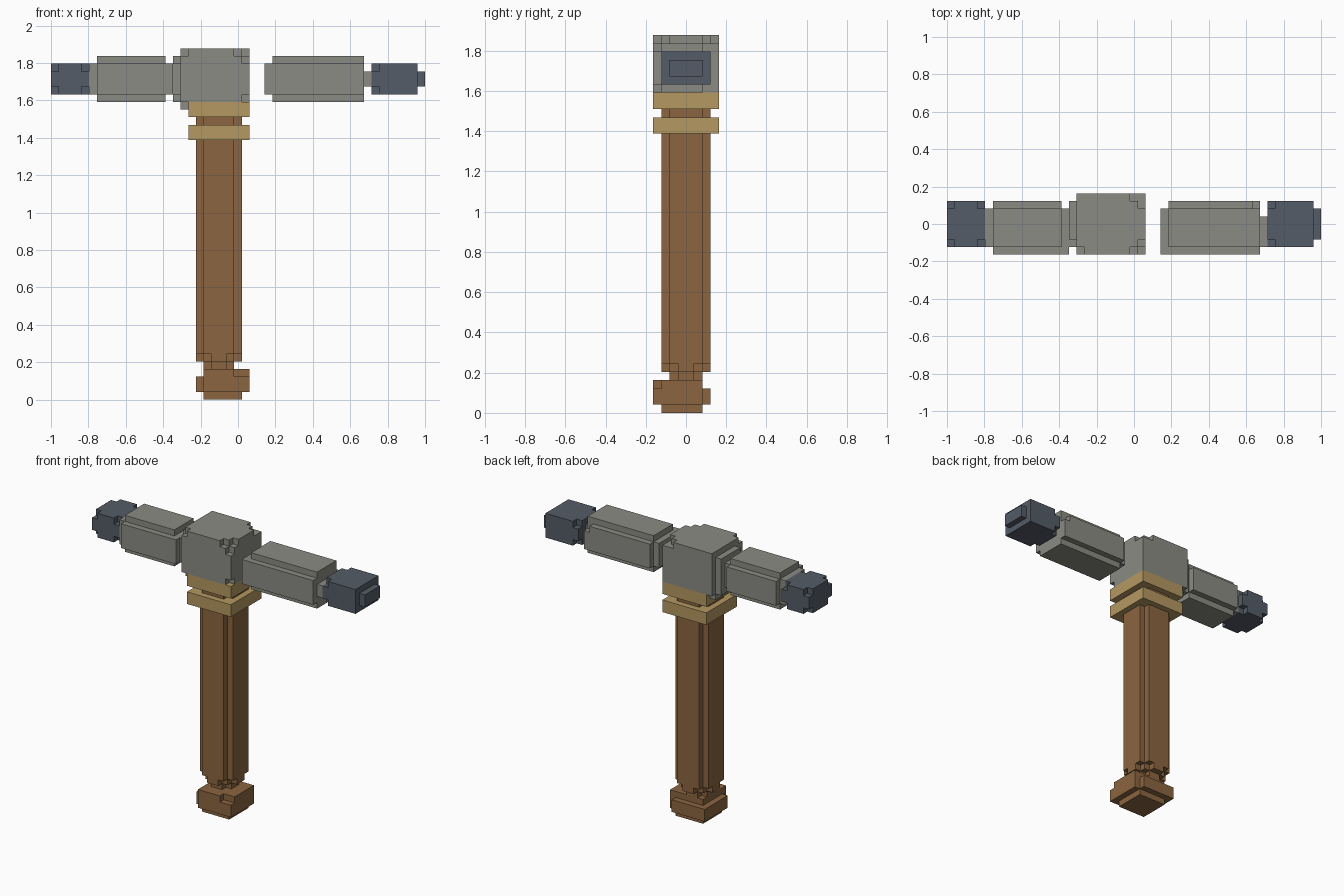
import bpy
import bmesh
from itertools import product
from mathutils import Vector

UNIT = 2 / 49  # edge of one block
ORIGIN = Vector((-1, -4 * UNIT, 0))

default_cube = bpy.data.objects.get("Cube")
if default_cube:
    bpy.data.objects.remove(default_cube, do_unlink=True)


def make_material(name, colour):
    material = bpy.data.materials.new(name)
    material.use_nodes = True
    rgba = (*colour, 1)
    material.diffuse_color = rgba
    for node in material.node_tree.nodes:
        if node.type == "BSDF_PRINCIPLED":
            node.inputs["Base Color"].default_value = rgba
            node.inputs["Roughness"].default_value = 0.9
    return material


def block(x, y, z):
    """Set of unit cells filling three half-open ranges."""
    return set(product(range(*x), range(*y), range(*z)))


def shrink(span):
    return (span[0] + 1, span[1] - 1)


def corners(x, y, z):
    """The eight corner cells of a block."""
    return set(product(*[(a, b - 1) for a, b in (x, y, z)]))


def upright_cross(x, y, z):
    """Vertical post with its four long edges stepped in."""
    return block(x, shrink(y), z) | block(shrink(x), y, z)


def sideways_cross(x, y, z):
    """Horizontal bar with its four long edges stepped in."""
    return block(x, shrink(y), z) | block(x, y, shrink(z))


def build(name, cells, material):
    """Outer skin of a set of cells, with flat areas merged."""
    bm = bmesh.new()
    verts = {}

    def vert(key):
        if key not in verts:
            verts[key] = bm.verts.new(ORIGIN + Vector(key) * UNIT)
        return verts[key]

    for cell in sorted(cells):
        for axis, side in product(range(3), (0, 1)):
            neighbour = list(cell)
            neighbour[axis] += 2 * side - 1
            if tuple(neighbour) in cells:
                continue
            loop = []
            for u, v in ((0, 0), (1, 0), (1, 1), (0, 1)):
                key = list(cell)
                key[axis] += side
                key[(axis + 1) % 3] += u
                key[(axis + 2) % 3] += v
                loop.append(vert(tuple(key)))
            bm.faces.new(loop if side else loop[::-1])
    bmesh.ops.dissolve_limit(bm, angle_limit=0.01, verts=bm.verts[:], edges=bm.edges[:])
    mesh = bpy.data.meshes.new(name)
    bm.to_mesh(mesh)
    bm.free()
    mesh.materials.append(material)
    obj = bpy.data.objects.new(name, mesh)
    bpy.context.scene.collection.objects.link(obj)
    return obj


wood = make_material("brown wood", (0.258, 0.130, 0.051))
gold = make_material("dull gold", (0.462, 0.319, 0.122))
stone = make_material("grey stone", (0.258, 0.258, 0.230))
steel = make_material("dark blue steel", (0.089, 0.107, 0.136))

# Handle shaft with a tapering neck at the bottom
shaft = upright_cross((19, 25), (1, 7), (6, 37))
shaft |= block((19, 25), (3, 5), (5, 6)) | block((21, 23), (1, 7), (5, 6))
shaft |= block((20, 24), (2, 6), (5, 6))
shaft |= upright_cross((20, 24), (2, 6), (4, 5))
build("handle_shaft", shaft, wood)

# Pommel, slightly off centre, with a chipped front corner
pommel = block((20, 25), (1, 6), (0, 1))
pommel |= block((20, 26), (0, 6), (1, 4)) | block((19, 25), (1, 7), (1, 3))
pommel -= block((24, 26), (0, 1), (3, 4))
build("pommel", pommel, wood)

# Two collars under the head
for name, bottom in (("lower_collar", 34), ("upper_collar", 37)):
    build(name, block((18, 26), (0, 8), (bottom, bottom + 2)), gold)

# Head block with chipped corners, a lower lip and a side plate
head = block((17, 26), (0, 8), (39, 46))
head -= block((24, 26), (0, 1), (45, 46)) | block((24, 26), (7, 8), (45, 46))
head -= block((25, 26), (0, 2), (45, 46)) | block((25, 26), (6, 8), (45, 46))
head -= {(17, 0, 45), (25, 0, 39), (25, 0, 44)}
head |= block((17, 18), (1, 7), (38, 39))
head |= block((16, 17), (1, 7), (40, 44)) | block((16, 17), (2, 7), (39, 45))
build("head_block", head, stone)

# Right arm, stepped at both ends
right_arm = sideways_cross((6, 15), (0, 7), (39, 45))
right_arm |= block((15, 16), (0, 6), (40, 44)) | block((5, 6), (1, 6), (40, 44))
build("right_arm", right_arm, stone)

# Left arm, floating beside the head
left_arm = sideways_cross((29, 41), (0, 7), (39, 45)) - {(40, 6, 43)}
left_arm |= block((28, 29), (0, 6), (40, 44)) | block((41, 42), (1, 5), (41, 43))
build("left_arm", left_arm, stone)

# Steel end caps
right_cap = ((0, 5), (1, 7), (40, 44))
build("right_cap", block(*right_cap) - corners(*right_cap), steel)

left_cap = ((42, 48), (1, 7), (40, 44))
inner_corners = {c for c in corners(*left_cap) if c[0] == 42}
left_cells = block(*left_cap) - inner_corners
left_cells |= block((48, 49), (2, 6), (41, 43))
build("left_cap", left_cells, steel)
